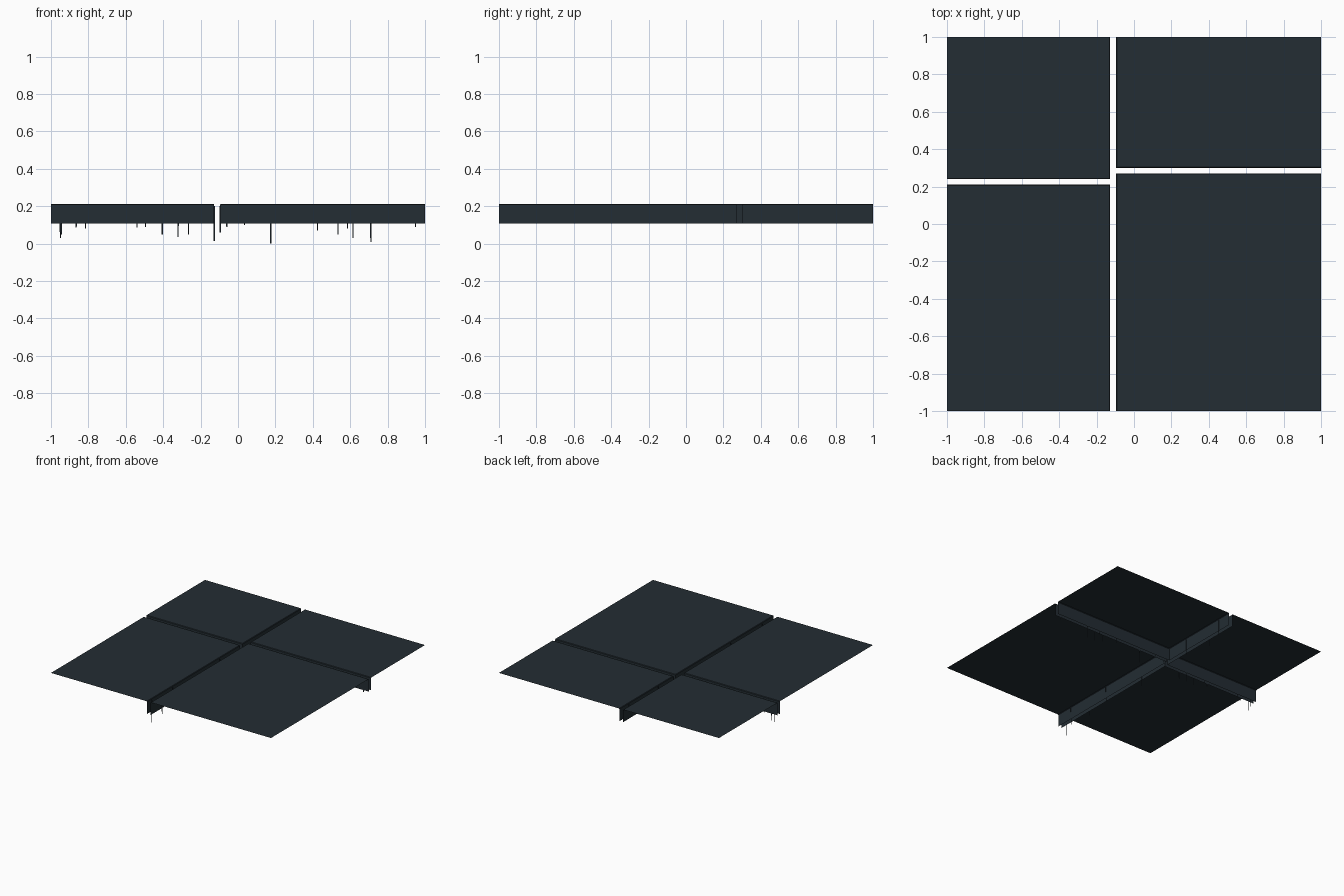
import bpy, bmesh

if "Cube" in bpy.data.objects:
    bpy.data.objects.remove(bpy.data.objects["Cube"])

TOP, BOTTOM, LIP = 0.212, 0.108, 0.004
XL, XR = -0.127, -0.095          # edges of the long gap running front to back

mat = bpy.data.materials.new("dark_slate")
mat.diffuse_color = (0.017, 0.026, 0.033, 1)
mat.use_nodes = True
mat.node_tree.nodes["Principled BSDF"].inputs["Base Color"].default_value = mat.diffuse_color


def make_object(name, bm):
    mesh = bpy.data.meshes.new(name)
    bm.to_mesh(mesh)
    bm.free()
    mesh.materials.append(mat)
    obj = bpy.data.objects.new(name, mesh)
    bpy.context.collection.objects.link(obj)


def panel(name, corner, inner):
    """Thin sheet from an outer corner, folded down along the two gap edges."""
    (cx, cy), (ix, iy) = corner, inner
    sx, sy = (1 if cx < ix else -1), (1 if cy < iy else -1)
    bm = bmesh.new()

    def ring(inset, z):
        x, y = ix - sx * inset, iy - sy * inset
        return [bm.verts.new(p) for p in ((x, cy, z), (x, y, z), (cx, y, z))]

    a, b, c = ring(LIP, TOP), ring(0, TOP - LIP), ring(0, BOTTOM)
    bm.faces.new([bm.verts.new((cx, cy, TOP))] + a)
    for upper, lower in ((a, b), (b, c)):
        for i in range(2):
            bm.faces.new((upper[i], lower[i], lower[i + 1], upper[i + 1]))
    bmesh.ops.recalc_face_normals(bm, faces=bm.faces)
    if bm.faces[:][0].normal.z < 0:
        bmesh.ops.reverse_faces(bm, faces=bm.faces)
    make_object(name, bm)


def drips(name, items):
    """Flat tapering strips, facing front, hanging down the folded edges."""
    bm = bmesh.new()
    for x, y, low in items:
        w = 0.004
        pts = ((x - w, TOP - 0.01), (x - w * 0.7, low),
               (x + w * 0.7, low), (x + w, TOP - 0.01))
        bm.faces.new([bm.verts.new((px, y, pz)) for px, pz in pts])
    make_object(name, bm)


# four panels around the offset cross-shaped gap
panel("front_left_panel", (-1, -1), (XL, 0.21))
panel("back_left_panel", (-1, 1), (XL, 0.24))
panel("front_right_panel", (1, -1), (XR, 0.27))
panel("back_right_panel", (1, 1), (XR, 0.30))

# drips along the crosswise gap: x position and lowest point
left = [(-.95, .03), (-.943, .05), (-.865, .085), (-.815, .08), (-.54, .085),
        (-.495, .09), (-.405, .05), (-.32, .035), (-.265, .05)]
right = [(-.06, .09), (.035, .1), (.175, .0), (.425, .07), (.535, .05),
         (.585, .08), (.615, .03), (.71, .01), (.95, .09)]
drips("left_gap_drips", [(x, (.212, .238)[i % 2], z) for i, (x, z) in enumerate(left)])
drips("right_gap_drips", [(x, (.272, .298)[i % 2], z) for i, (x, z) in enumerate(right)])

# drips along the long gap: y position and lowest point
long_gap = [(-.94, .015), (-.85, .06), (-.67, .07), (-.44, .08), (-.06, .055),
            (.5, .07), (.73, .055), (.88, .08)]
drips("long_gap_drips", [((XL, XR)[i % 2], y, z) for i, (y, z) in enumerate(long_gap)])
